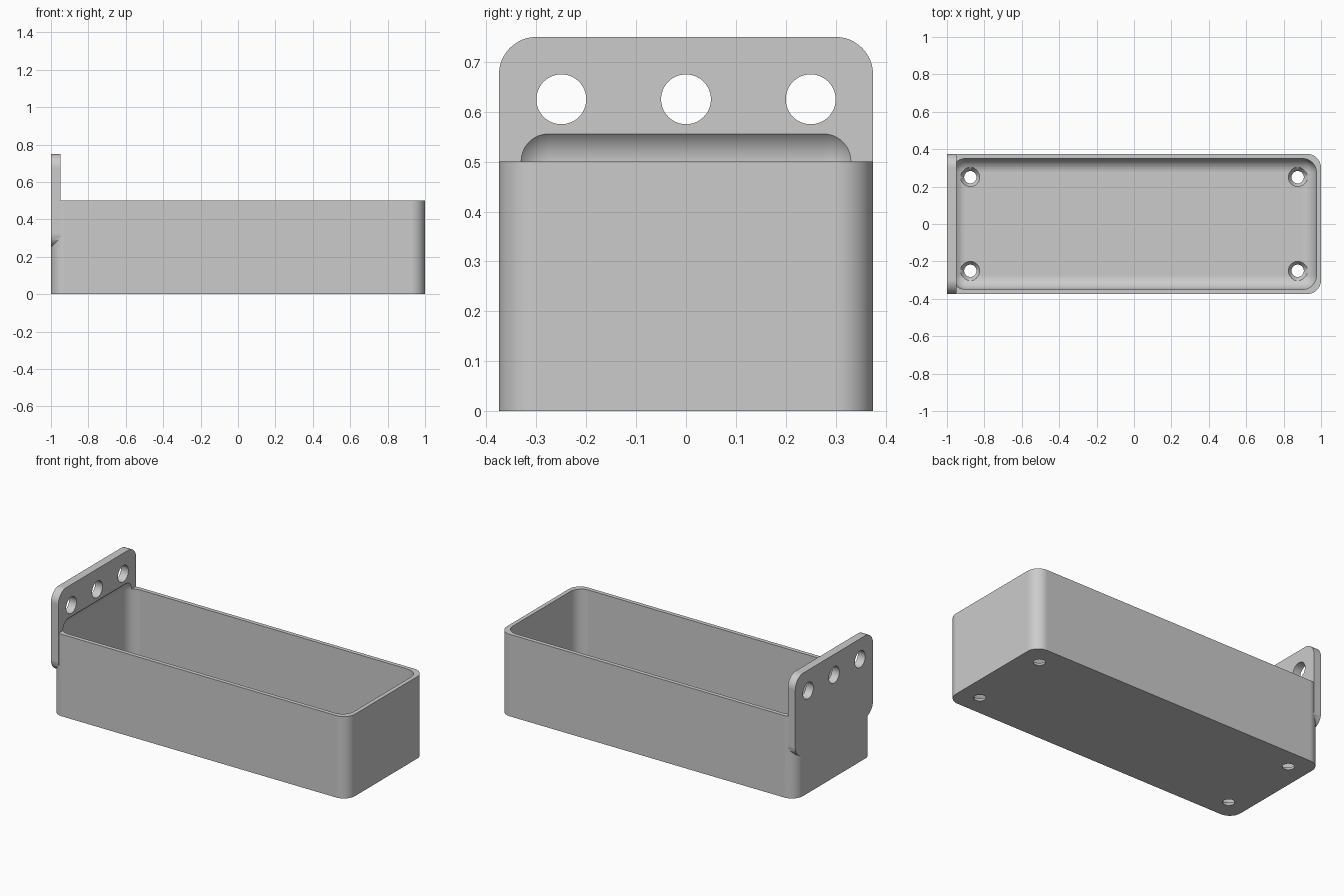
import bpy
import bmesh
import math
from mathutils import Matrix, Vector

cube = bpy.data.objects.get("Cube")
if cube:
    bpy.data.objects.remove(cube, do_unlink=True)

LENGTH, WIDTH, HEIGHT = 2.0, 0.75, 0.5
RADIUS = 0.075          # shared corner radius
WALL = 0.025
PLATE = 0.05            # thickness of the hanging plate
SEGMENTS = 12

grey = bpy.data.materials.new("light grey plastic")
grey.use_nodes = True
colour = (0.6, 0.6, 0.6, 1)
grey.diffuse_color = colour
grey.node_tree.nodes["Principled BSDF"].inputs["Base Color"].default_value = colour


def finish(bm, name):
    mesh = bpy.data.meshes.new(name)
    bmesh.ops.recalc_face_normals(bm, faces=bm.faces)
    bm.to_mesh(mesh)
    bm.free()
    mesh.materials.append(grey)
    obj = bpy.data.objects.new(name, mesh)
    bpy.context.collection.objects.link(obj)
    return obj


def rounded_block(name, low, high, axis=None):
    """Block with rounded edges: those along one axis, or all of them."""
    low, high = Vector(low), Vector(high)
    bm = bmesh.new()
    bmesh.ops.create_cube(bm, size=1)
    bmesh.ops.scale(bm, vec=high - low, verts=bm.verts)
    bmesh.ops.translate(bm, vec=(low + high) / 2, verts=bm.verts)
    edges = [e for e in bm.edges if axis is None
             or abs((e.verts[0].co - e.verts[1].co).normalized()[axis]) > 0.9]
    bmesh.ops.bevel(bm, geom=edges, offset=RADIUS, offset_type='OFFSET',
                    segments=SEGMENTS, profile=0.5, affect='EDGES')
    return finish(bm, name)


def round_cutter(name, centre, r_low, r_high, depth, turn=0.0):
    bm = bmesh.new()
    matrix = Matrix.Translation(centre) @ Matrix.Rotation(turn, 4, 'Y')
    bmesh.ops.create_cone(bm, cap_ends=True, segments=48, radius1=r_low,
                          radius2=r_high, depth=depth, matrix=matrix)
    return finish(bm, name)


def combine(target, tool, operation):
    tool.hide_render = True
    mod = target.modifiers.new(operation.lower(), 'BOOLEAN')
    mod.operation, mod.solver, mod.object = operation, 'EXACT', tool
    bpy.context.view_layer.objects.active = target
    bpy.ops.object.modifier_apply(modifier=mod.name)
    bpy.data.objects.remove(tool, do_unlink=True)


hx, hy = LENGTH / 2, WIDTH / 2

# Tray body, rounded on its upright corners
tray = rounded_block("hanging_tray", (-hx, -hy, 0), (hx, hy, HEIGHT), axis=2)

# Hanging plate, rounded on its four corners
plate = rounded_block("hanging_plate", (-hx, -hy, HEIGHT / 2),
                      (-hx + PLATE, hy, HEIGHT * 1.5), axis=0)
combine(tray, plate, 'UNION')

# Hollow with rounded floor, whose rounded top bites into the plate
hollow = rounded_block("hollow_cutter", (-hx + WALL, -hy + WALL, WALL),
                       (hx - WALL, hy - WALL, HEIGHT + RADIUS))
combine(tray, hollow, 'DIFFERENCE')

# Three hanging holes
for y in (-0.25, 0, 0.25):
    hole = round_cutter("hanging_hole_cutter", (-hx + PLATE / 2, y, 0.625),
                        0.05, 0.05, 0.2, math.pi / 2)
    combine(tray, hole, 'DIFFERENCE')

# Four countersunk floor holes
slope = (0.05 - 0.033) / WALL
for x in (-0.875, 0.875):
    for y in (-0.25, 0.25):
        hole = round_cutter("floor_hole_cutter", (x, y, 0.02),
                            0.033 - slope * 0.01, 0.033 + slope * 0.05, 0.06)
        combine(tray, hole, 'DIFFERENCE')

# Smooth shading with crisp edges
bpy.ops.object.select_all(action='DESELECT')
tray.select_set(True)
bpy.context.view_layer.objects.active = tray
bpy.ops.object.shade_smooth_by_angle(angle=math.radians(30))
weighted = tray.modifiers.new("weighted_normals", 'WEIGHTED_NORMAL')
weighted.keep_sharp = True
